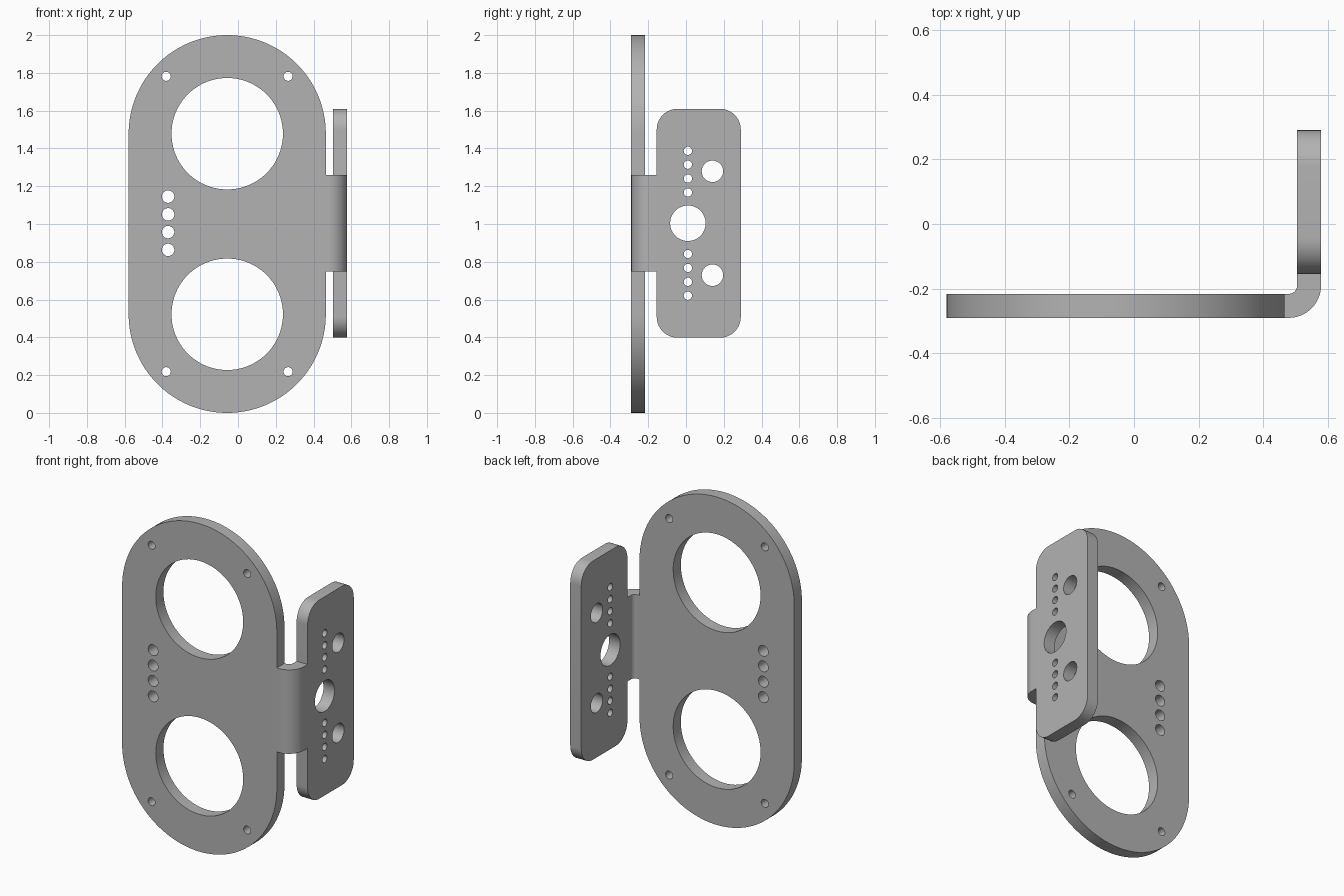
import bpy, bmesh
from math import pi, cos, sin, radians
from mathutils import Matrix, Vector

old = bpy.data.objects.get("Cube")
if old:
    bpy.data.objects.remove(old, do_unlink=True)

GREY = (0.45, 0.45, 0.45, 1)
metal = bpy.data.materials.new("plain grey metal")
metal.use_nodes = True
metal.diffuse_color = GREY
metal.node_tree.nodes["Principled BSDF"].inputs["Base Color"].default_value = GREY


def arc(cx, cy, r, start, end, steps):
    angles = [radians(start + (end - start) * i / steps) for i in range(steps + 1)]
    return [(cx + r * cos(a), cy + r * sin(a)) for a in angles]


def hole(cx, cy, r, steps=32):
    return arc(cx, cy, r, 0, 360, steps)[:-1]


def rounded(x0, x1, y0, y1, r, steps):
    corners = [(x1 - r, y1 - r), (x0 + r, y1 - r), (x0 + r, y0 + r), (x1 - r, y0 + r)]
    points = []
    for i, (cx, cy) in enumerate(corners):
        for p in arc(cx, cy, r, 90 * i, 90 * i + 90, steps):
            if not points or (Vector(p) - Vector(points[-1])).length > 1e-4:
                points.append(p)
    return points


def sheet(name, loops, depth, matrix):
    """Extrude a flat outline with holes, then place it."""
    curve = bpy.data.curves.new(name + "_outline", "CURVE")
    curve.dimensions = "2D"
    curve.fill_mode = "BOTH"
    curve.extrude = depth / 2
    for loop in loops:
        spline = curve.splines.new("POLY")
        spline.points.add(len(loop) - 1)
        for point, (x, y) in zip(spline.points, loop):
            point.co = (x, y, 0, 1)
        spline.use_cyclic_u = True
    temp = bpy.data.objects.new(name + "_outline", curve)
    mesh = bpy.data.meshes.new_from_object(temp)
    bpy.data.objects.remove(temp)
    bpy.data.curves.remove(curve)

    bm = bmesh.new()
    bm.from_mesh(mesh)
    bmesh.ops.remove_doubles(bm, verts=bm.verts, dist=1e-5)
    bm.transform(matrix)
    bmesh.ops.recalc_face_normals(bm, faces=bm.faces)
    bm.to_mesh(mesh)
    bm.free()
    mesh.name = name
    mesh.materials.clear()
    mesh.materials.append(metal)
    obj = bpy.data.objects.new(name, mesh)
    bpy.context.collection.objects.link(obj)
    bpy.ops.object.select_all(action="DESELECT")
    obj.select_set(True)
    bpy.context.view_layer.objects.active = obj
    bpy.ops.object.shade_smooth_by_angle(angle=radians(30))
    return obj


THICK = 0.074
MID = 1.0          # height of the mirror line
EDGE = 0.465       # where the front plate meets the bend
FRONT, RIGHT = -0.29, 0.578

# Front plate: stadium outline, two large openings, corner and slot holes
cx, r = -0.057, 0.522
front = [rounded(cx - r, cx + r, 0, 2 * MID, r, 32)]
for side in (-1, 1):
    front.append(hole(cx, MID + side * 0.478, 0.295, 80))
    for x in (-0.38, 0.265):
        front.append(hole(x, MID + side * 0.782, 0.024))
for i in range(4):
    front.append(hole(-0.37, MID + 0.004 + (i - 1.5) * 0.094, 0.033))
sheet("front_plate", front, THICK,
      Matrix.Translation((0, FRONT + THICK / 2, 0)) @ Matrix.Rotation(pi / 2, 4, "X"))

# Side plate: rounded rectangle with a centre hole and mirrored hole groups
zc = MID + 0.004
side_loops = [rounded(-0.155, 0.29, zc - 0.606, zc + 0.606, 0.11, 12),
              hole(0.01, zc, 0.094, 48)]
for side in (-1, 1):
    side_loops.append(hole(0.14, zc + side * 0.275, 0.057))
    for i in range(4):
        side_loops.append(hole(0.01, zc + side * (0.163 + i * 0.0735), 0.022))
to_side = Matrix(((0, 0, 1, RIGHT - THICK / 2), (1, 0, 0, 0), (0, 1, 0, 0), (0, 0, 0, 1)))
sheet("side_plate", side_loops, THICK, to_side)

# Bent tab joining the two plates
outer = 0.1
bx, by = RIGHT - outer, FRONT + outer
tab = [(EDGE, FRONT)] + arc(bx, by, outer, -90, 0, 16) + [(RIGHT, -0.155), (RIGHT - THICK, -0.155)]
tab += arc(bx, by, outer - THICK, 0, -90, 16) + [(EDGE, FRONT + THICK)]
sheet("bent_tab", [tab], 0.512, Matrix.Translation((0, 0, zc)))
